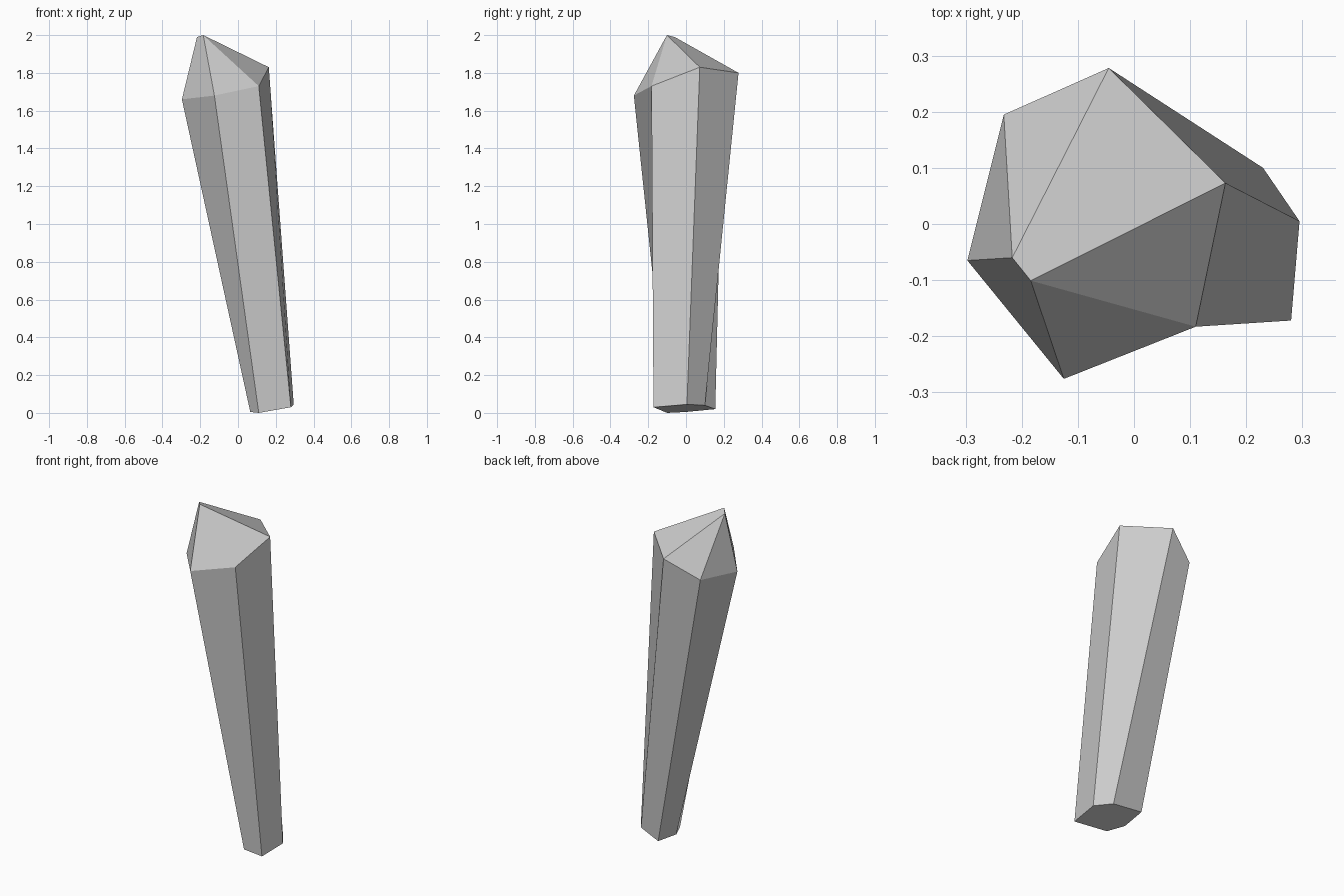
import bpy, bmesh

if "Cube" in bpy.data.objects:
    bpy.data.objects.remove(bpy.data.objects["Cube"])

# Tapered six-sided shaft: matching base and shoulder rings, counter-clockwise
base = [(0.065, 0.0, 0.005), (0.11, -0.10, 0.0), (0.28, -0.172, 0.03),
        (0.295, 0.005, 0.045), (0.23, 0.10, 0.04), (0.077, 0.155, 0.02)]
shoulder = [(-0.297, -0.065, 1.66), (-0.125, -0.276, 1.68), (0.11, -0.183, 1.73),
            (0.163, 0.073, 1.83), (-0.045, 0.278, 1.80), (-0.232, 0.195, 1.69)]
# Short ridge at the tip
ridge = [(-0.217, -0.06, 1.99), (-0.184, -0.101, 2.0)]

bm = bmesh.new()
lo, hi, tip = [[bm.verts.new(p) for p in ring] for ring in (base, shoulder, ridge)]

# Base cap and shaft sides
bm.faces.new(lo[::-1])
for i in range(6):
    j = (i + 1) % 6
    bm.faces.new((lo[i], lo[j], hi[j], hi[i]))

# Tip facets: each shoulder point joins the nearer end of the ridge
end = [tip[k] for k in (0, 1, 1, 1, 0, 0)]
for i in range(6):
    j = (i + 1) % 6
    face = [hi[i], hi[j], end[j]]
    if end[i] is not end[j]:
        face.append(end[i])
    bm.faces.new(face)

bmesh.ops.recalc_face_normals(bm, faces=bm.faces)
mesh = bpy.data.meshes.new("crystal_shard")
bm.to_mesh(mesh)
bm.free()
bpy.context.collection.objects.link(bpy.data.objects.new("crystal_shard", mesh))
